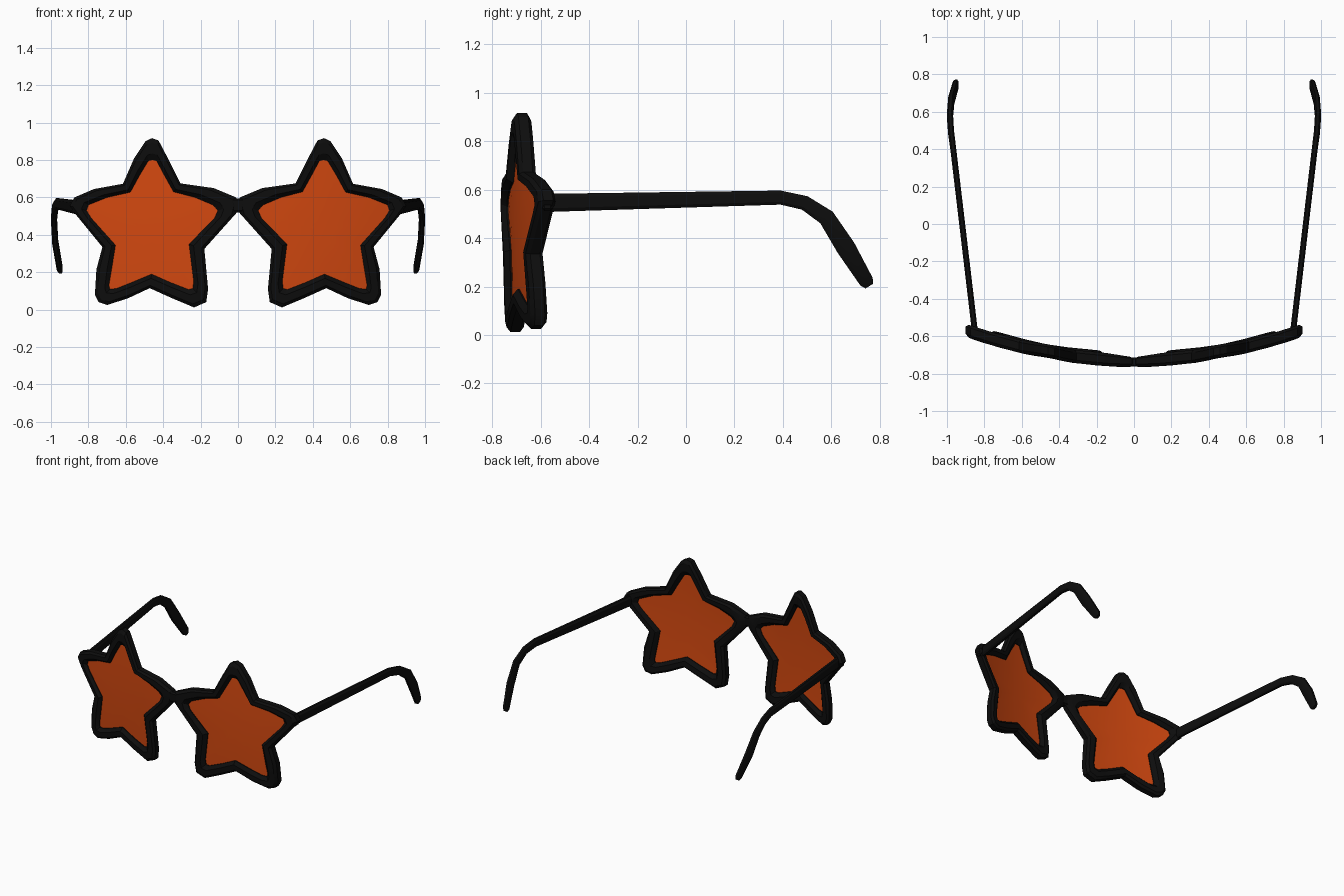
import bpy, bmesh, math
from mathutils import Vector

cube = bpy.data.objects.get("Cube")
if cube:
    bpy.data.objects.remove(cube)


def material(name, colour, roughness):
    mat = bpy.data.materials.new(name)
    mat.use_nodes = True
    mat.diffuse_color = colour
    node = mat.node_tree.nodes["Principled BSDF"]
    node.inputs["Base Color"].default_value = colour
    node.inputs["Roughness"].default_value = roughness
    return mat


BLACK = material("black plastic", (0.004, 0.004, 0.004, 1), 0.6)
ORANGE = material("orange lens", (0.65, 0.065, 0.005, 1), 0.5)

# Star rim: outer x, z and matching inner x, z, clockwise from the top tip
STAR = [
    (.425, .905, .435, .795), (.46, .917, .457, .80), (.495, .90, .48, .795),
    (.555, .81, .525, .72), (.615, .673, .575, .628), (.77, .645, .70, .60),
    (.875, .60, .80, .56), (.90, .555, .81, .53), (.86, .50, .785, .49),
    (.725, .335, .655, .345), (.757, .215, .675, .22), (.765, .08, .69, .13),
    (.745, .04, .685, .11), (.70, .025, .65, .113), (.59, .06, .57, .145),
    (.472, .115, .462, .19), (.35, .06, .36, .145), (.235, .012, .265, .108),
    (.17, .04, .242, .113), (.16, .11, .237, .15), (.18, .325, .262, .35),
    (.01, .515, .125, .49), (0, .56, .108, .53), (.01, .60, .135, .56),
    (.13, .65, .23, .60), (.308, .675, .345, .63), (.37, .80, .395, .72),
]
# Rim cross-section: fraction from outer to inner edge, depth
SECTION = [(0, -.02), (.2, -.035), (.7, -.035), (1, -.012),
           (1, .012), (.7, .035), (.2, .035), (0, .02)]
# Temple arm: x, y, z, height
ARM = [(.85, -.58, .545, .075), (.965, .39, .567, .058), (.978, .49, .545, .06),
       (.984, .58, .485, .07), (.977, .66, .36, .08), (.953, .745, .22, .06)]


def wrap(x, z):
    """Depth of the curved front at a point."""
    return -.73 + .2 * x * x + .06 * (z - .5) ** 2


def finish(name, bm, mat, side=1, angle=30):
    for v in bm.verts:
        v.co.x *= side
    bmesh.ops.recalc_face_normals(bm, faces=bm.faces[:])
    mesh = bpy.data.meshes.new(name)
    bm.to_mesh(mesh)
    bm.free()
    mesh.materials.append(mat)
    obj = bpy.data.objects.new(name, mesh)
    bpy.context.collection.objects.link(obj)
    bpy.ops.object.select_all(action='DESELECT')
    obj.select_set(True)
    bpy.context.view_layer.objects.active = obj
    bpy.ops.object.shade_smooth_by_angle(angle=math.radians(angle))
    return obj


def skin(bm, loops, closed):
    """Join consecutive rings of vertices with quads."""
    count = len(loops)
    for i in range(count if closed else count - 1):
        a, b = loops[i], loops[(i + 1) % count]
        for j in range(len(a)):
            k = (j + 1) % len(a)
            bm.faces.new((a[j], a[k], b[k], b[j]))


def rim(name, side):
    bm = bmesh.new()
    loops = []
    for ox, oz, ix, iz in STAR:
        ring = []
        for t, depth in SECTION:
            x, z = ox + (ix - ox) * t, oz + (iz - oz) * t
            if depth > 0:  # thinner at the back near the nose
                depth *= .5 + .5 * min(1, x / .15)
            ring.append(bm.verts.new((x, wrap(x, z) + depth, z)))
        loops.append(ring)
    skin(bm, loops, True)
    finish(name, bm, BLACK, side)


def lens(name, side):
    bm = bmesh.new()
    cx, cz = .46, .42
    edges = []
    for depth in (-.006, .006):
        rings = []
        for s in (1.02, .8, .6, .4, .2):
            ring = []
            for _, _, ix, iz in STAR:
                x, z = cx + (ix - cx) * s, cz + (iz - cz) * s
                ring.append(bm.verts.new((x, wrap(x, z) + depth, z)))
            rings.append(ring)
        skin(bm, rings, False)
        bm.faces.new(rings[-1])
        edges.append(rings[0])
    skin(bm, edges, False)
    finish(name, bm, ORANGE, side, 40)


def arm(name, side):
    bm = bmesh.new()
    points = [Vector(p[:3]) for p in ARM]
    loops = []
    for i, p in enumerate(points):
        along = (points[min(i + 1, len(points) - 1)] - points[max(i - 1, 0)]).normalized()
        across = Vector((1, 0, 0))
        up = across.cross(along).normalized()
        h, w = ARM[i][3] / 2, .016
        outline = [(-w, -h * .6), (-w * .5, -h), (w * .5, -h), (w, -h * .6),
                   (w, h * .6), (w * .5, h), (-w * .5, h), (-w, h * .6)]
        loops.append([bm.verts.new(p + across * a + up * b) for a, b in outline])
    # Rounded far tip
    end = (points[-1] - points[-2]).normalized() * .022
    loops.append([bm.verts.new(points[-1] + (v.co - points[-1]) * .6 + end) for v in loops[-1]])
    skin(bm, loops, False)
    bm.faces.new(loops[0])
    bm.faces.new(loops[-1])
    finish(name, bm, BLACK, side)


def block(name, centre, size, side=1):
    bm = bmesh.new()
    bmesh.ops.create_cube(bm, size=1)
    for v in bm.verts:
        v.co = Vector(centre) + Vector(a * b for a, b in zip(v.co, size))
    bmesh.ops.bevel(bm, geom=bm.edges[:], offset=.01, segments=1, affect='EDGES')
    finish(name, bm, BLACK, side)


for label, side in (("left", 1), ("right", -1)):
    rim(label + "_star_rim", side)
    lens(label + "_lens", side)
    arm(label + "_temple_arm", side)
    block(label + "_hinge", (.862, -.572, .55), (.05, .045, .075), side)

# Nose bridge joining the two rims
block("bridge", (0, -.738, .558), (.12, .05, .075))
